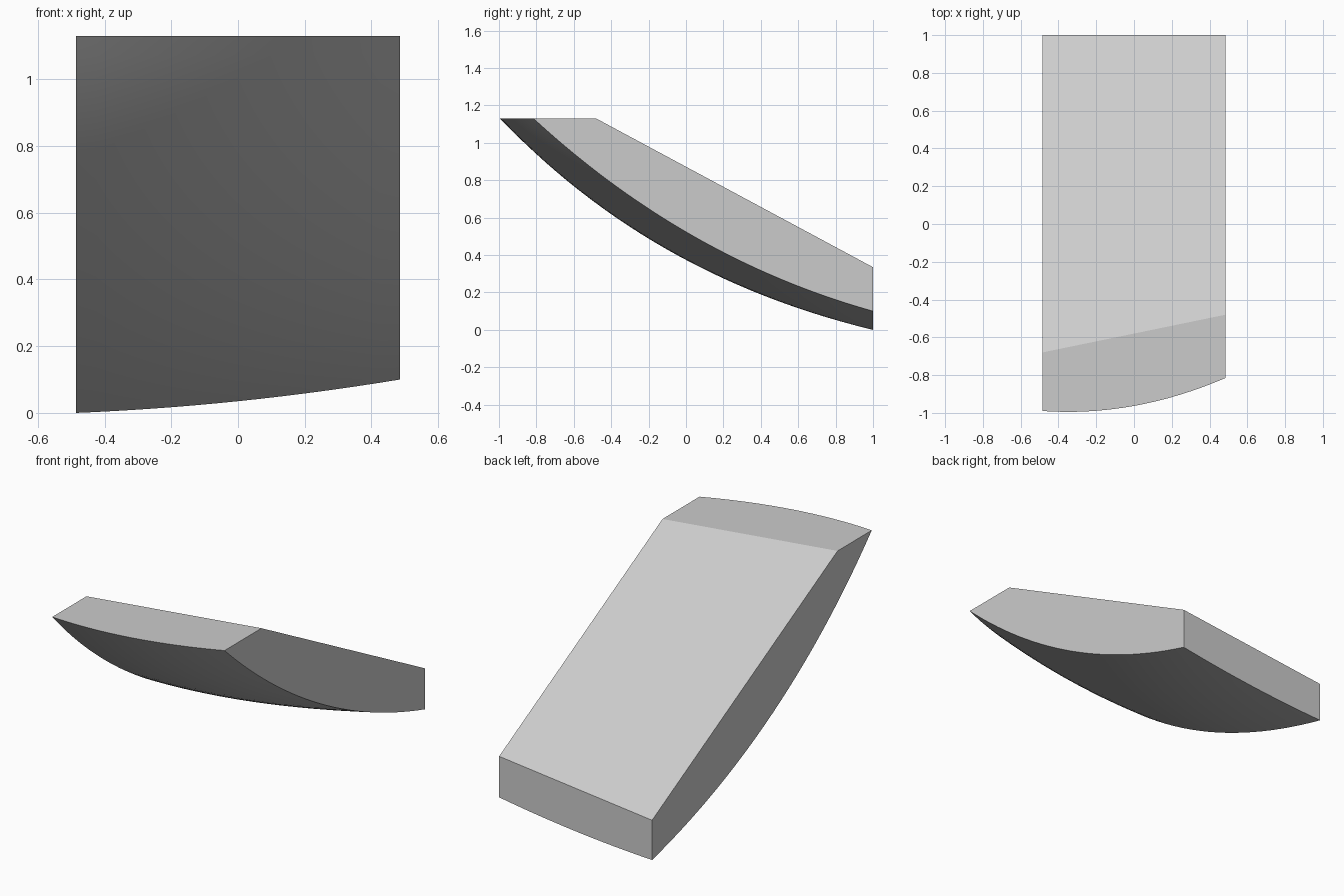
import bpy, bmesh

if "Cube" in bpy.data.objects:
    bpy.data.objects.remove(bpy.data.objects["Cube"])

HALF, TOP = 0.485, 1.13   # half width, height of the level cap
NX, NT = 16, 28           # hull grid resolution


def blend(left, mid, right, x):
    """Quadratic through three values at the left, centre and right."""
    u = x / HALF
    return mid + (right - left) / 2 * u + ((left + right) / 2 - mid) * u * u


def hull_point(x, t):
    """Curved underside: one quadratic arc per width station."""
    y0, z0 = blend(-0.99, -0.963, -0.815, x), TOP
    y1, z1 = blend(-0.20, -0.13, 0.0, x), blend(0.29, 0.305, 0.38, x)
    y2, z2 = 1.0, blend(0.0, 0.035, 0.10, x)
    a, b, c = (1 - t) ** 2, 2 * t * (1 - t), t * t
    return (x, a * y0 + b * y1 + c * y2, a * z0 + b * z1 + c * z2)


bm = bmesh.new()

# Smooth curved underside
grid = [[bm.verts.new(hull_point(-HALF + 2 * HALF * i / NX, j / NT))
         for j in range(NT + 1)] for i in range(NX + 1)]
for i in range(NX):
    for j in range(NT):
        f = bm.faces.new((grid[i][j], grid[i][j + 1],
                          grid[i + 1][j + 1], grid[i + 1][j]))
        f.smooth = True

# Corners of the sloping upper plane
front_l = bm.verts.new((-HALF, -0.68, TOP))
front_r = bm.verts.new((HALF, -0.48, TOP))
back_l = bm.verts.new((-HALF, 1.0, 0.228))
back_r = bm.verts.new((HALF, 1.0, 0.335))

# Flat faces: slope, level cap, back end, left and right sides
bm.faces.new((front_l, front_r, back_r, back_l))
bm.faces.new([col[0] for col in grid] + [front_r, front_l])
bm.faces.new([col[-1] for col in grid] + [back_r, back_l])
bm.faces.new(grid[0] + [back_l, front_l])
bm.faces.new(grid[-1] + [back_r, front_r])
bmesh.ops.recalc_face_normals(bm, faces=bm.faces[:])

mesh = bpy.data.meshes.new("curved_wedge_block")
bm.to_mesh(mesh)
bm.free()
block = bpy.data.objects.new("curved_wedge_block", mesh)
bpy.context.collection.objects.link(block)

# Single plain grey
grey = bpy.data.materials.new("plain_grey")
grey.diffuse_color = (0.6, 0.6, 0.6, 1)
grey.use_nodes = True
grey.node_tree.nodes["Principled BSDF"].inputs["Base Color"].default_value = grey.diffuse_color
mesh.materials.append(grey)
